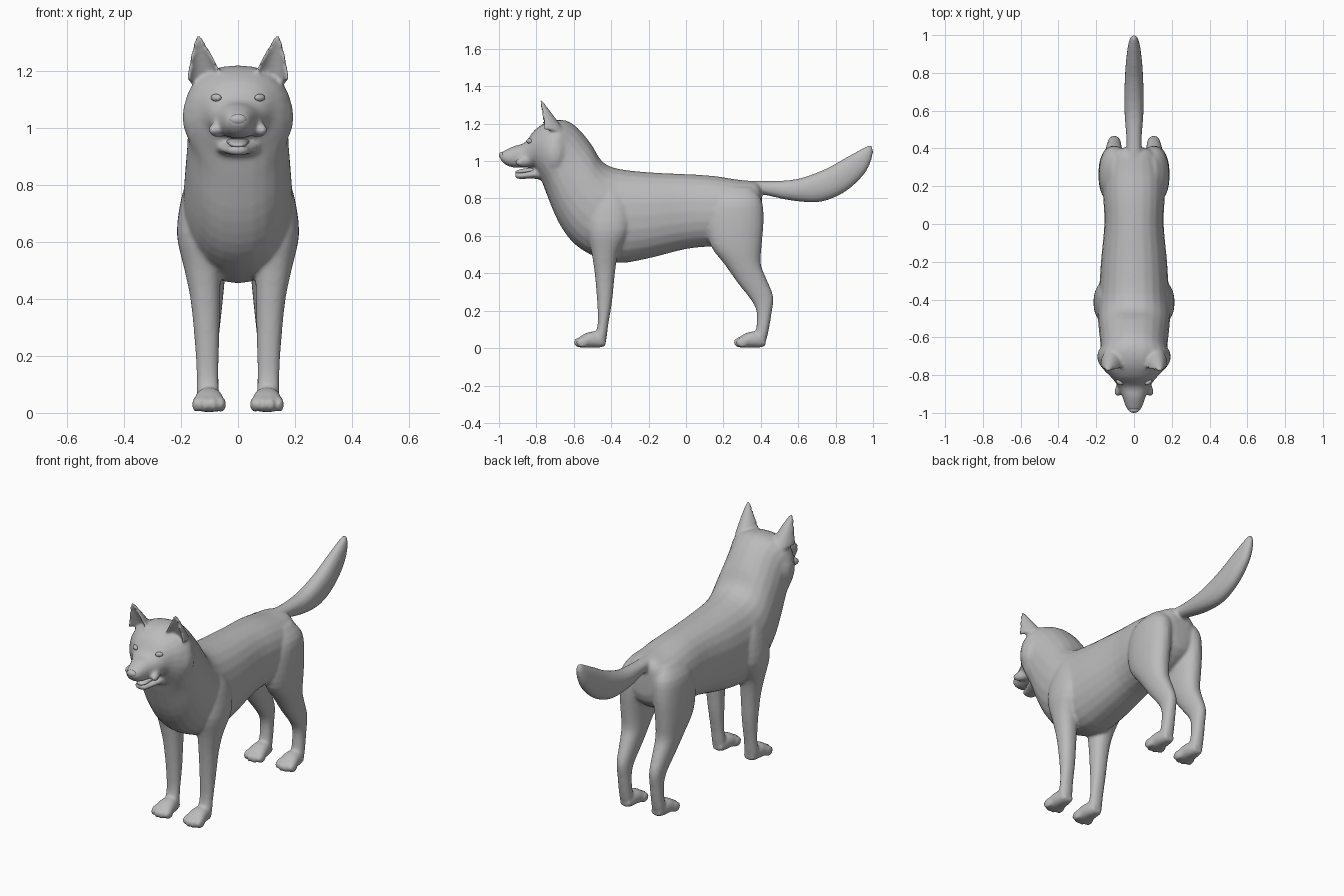
import bpy, bmesh, math
from mathutils import Vector

if "Cube" in bpy.data.objects:
    bpy.data.objects.remove(bpy.data.objects["Cube"])

grey = bpy.data.materials.new("grey")
grey.diffuse_color = (0.5, 0.5, 0.5, 1)
grey.use_nodes = True
grey.node_tree.nodes["Principled BSDF"].inputs["Base Color"].default_value = grey.diffuse_color


def finish(bm, name):
    bmesh.ops.recalc_face_normals(bm, faces=bm.faces)
    me = bpy.data.meshes.new(name)
    bm.to_mesh(me)
    bm.free()
    me.materials.append(grey)
    me.shade_smooth()
    ob = bpy.data.objects.new(name, me)
    bpy.context.collection.objects.link(ob)
    return ob


def skin(bm, rings):
    """Bridge rings of points into a closed tube."""
    vs = [[bm.verts.new(p) for p in r] for r in rings]
    n = len(vs[0])
    for a, b in zip(vs, vs[1:]):
        for i in range(n):
            bm.faces.new((a[i], a[(i + 1) % n], b[(i + 1) % n], b[i]))
    bm.faces.new(vs[0])
    bm.faces.new(vs[-1])


def spline(rows, steps):
    """Catmull-Rom through the section rows."""
    out = []
    for i in range(len(rows) - 1):
        p = [rows[max(0, min(len(rows) - 1, i + k))] for k in (-1, 0, 1, 2)]
        for s in range(steps):
            t = s / steps
            out.append([0.5 * (2 * b + (c - a) * t + (2 * a - 5 * b + 4 * c - d) * t * t
                               + (3 * b - a - 3 * c + d) * t ** 3) for a, b, c, d in zip(*p)])
    return out + [list(rows[-1])]


def loft(name, rows, side=1, steps=3, n=24, power=0.9):
    """Rows: two profile points (y, z, y, z), half width, optional centre x."""
    rings = []
    for r in spline([tuple(r) + (0,) * (6 - len(r)) for r in rows], steps):
        y1, z1, y2, z2, w, xc = r
        ring = []
        for i in range(n):
            a = 2 * math.pi * i / n
            c, s = math.cos(a), math.sin(a)
            c, s = (math.copysign(abs(v) ** power, v) for v in (c, s))
            ring.append((side * (xc + w * s), (y1 + y2) / 2 + (y1 - y2) / 2 * c,
                         (z1 + z2) / 2 + (z1 - z2) / 2 * c))
        rings.append(ring)
    bm = bmesh.new()
    skin(bm, rings)
    return finish(bm, name)


def ball(name, loc, size, tilt=0, turn=0):
    bm = bmesh.new()
    bmesh.ops.create_uvsphere(bm, u_segments=16, v_segments=10, radius=1)
    ob = finish(bm, name)
    ob.location, ob.scale, ob.rotation_euler = loc, size, (tilt, 0, turn)
    return ob


body = []

# torso, neck and skull down to the nose
body.append(loft("torso", [
    (.405, .86, .405, .76, .05), (.37, .89, .39, .64, .12), (.28, .90, .28, .56, .16),
    (.15, .92, .15, .545, .163), (0, .93, 0, .53, .157), (-.2, .94, -.2, .48, .175),
    (-.37, .96, -.36, .455, .185), (-.45, 1.0, -.49, .49, .192), (-.50, 1.08, -.60, .56, .187),
    (-.55, 1.145, -.68, .67, .18), (-.60, 1.195, -.74, .81, .177), (-.66, 1.22, -.77, .89, .19),
    (-.74, 1.21, -.79, .93, .165), (-.81, 1.165, -.815, .965, .12), (-.86, 1.10, -.86, .965, .085),
    (-.92, 1.08, -.92, .965, .06), (-.975, 1.053, -.965, .98, .042), (-1.0, 1.035, -.99, 1.005, .022)]))

# tail
body.append(loft("tail", [
    (.34, .895, .36, .83, .04), (.46, .893, .44, .815, .04), (.60, .905, .57, .788, .05),
    (.74, .955, .72, .782, .05), (.84, 1.01, .85, .835, .044), (.93, 1.06, .945, .92, .033),
    (.975, 1.083, .985, .99, .022), (.995, 1.085, 1.0, 1.045, .01)]))

FRONT = [(-.45, .84, -.37, .84, .025, .145), (-.51, .76, -.31, .76, .06, .138),
         (-.53, .63, -.30, .63, .08, .135), (-.505, .51, -.36, .51, .065, .125),
         (-.488, .40, -.38, .40, .052, .115), (-.475, .25, -.395, .25, .043, .109),
         (-.472, .13, -.415, .13, .038, .107), (-.49, .06, -.425, .05, .04, .105),
         (-.49, .02, -.435, .015, .036, .105)]
HIND = [(.20, .86, .35, .86, .03, .09), (.14, .79, .405, .79, .075, .10),
        (.11, .68, .415, .68, .08, .108), (.13, .55, .405, .55, .073, .112),
        (.205, .45, .40, .45, .062, .11), (.275, .35, .43, .37, .05, .107),
        (.35, .255, .467, .275, .038, .105), (.378, .19, .458, .19, .035, .104),
        (.375, .10, .443, .10, .036, .104), (.36, .05, .43, .045, .038, .104),
        (.36, .02, .415, .015, .034, .104)]

for side, word in ((1, "left"), (-1, "right")):
    for rows, end, toe_y, x in ((FRONT, "front", -.6, .102), (HIND, "hind", .255, .102)):
        body.append(loft(f"{word}_{end}_leg", rows, side))
        # paw with four toes
        paw = [(.17, .05, .17, .012, .03), (.13, .085, .14, .003, .042), (.09, .088, .09, .002, .05),
               (.05, .072, .05, .002, .052), (.02, .05, .02, .006, .042)]
        body.append(loft(f"{word}_{end}_paw", [(toe_y + a, b, toe_y + c, d, w, x)
                                               for a, b, c, d, w in paw], side))
        for k in range(4):
            mid = k in (1, 2)
            body.append(ball(f"{word}_{end}_toe", (side * (x + (k - 1.5) * .029),
                             toe_y + (.032 if mid else .046), .03), (.0165, .034, .028)))

    # ear: crescent sections, hollow towards the front
    rings = []
    for t in (0, .2, .4, .6, .8, .93, 1):
        cx, cy, cz = .113 + .027 * t, -.755 - .022 * t, 1.165 + .163 * t
        w = .064 * (1 - t) ** .8 + .004
        d = .10 * (1 - t) + .006
        arc = [math.pi * i / 8 for i in range(9)]
        pts = [(cx + w * math.cos(a), cy + d * math.sin(a), cz) for a in arc]
        pts += [(cx + .85 * w * math.cos(a), cy - .008 + .45 * d * math.sin(a), cz) for a in arc[::-1]]
        rings.append([(side * px, py, pz) for px, py, pz in pts])
    bm = bmesh.new()
    skin(bm, rings)
    body.append(finish(bm, f"{word}_ear"))

    # cheek ruff and brow
    body.append(ball(f"{word}_cheek", (side * .125, -.70, 1.04), (.07, .075, .11), turn=side * .3))
    # mouth corner
    body.append(ball(f"{word}_lip", (side * .062, -.85, 1.0), (.028, .07, .03), .15, side * .5))
    # eye
    ball(f"{word}_eye", (side * .077, -.838, 1.107), (.021, .012, .013), 0, side * .6)

# lower jaw
body.append(loft("lower_jaw", [(-.76, .97, -.75, .89, .085), (-.81, .955, -.80, .905, .07),
                               (-.86, .942, -.86, .905, .05), (-.90, .938, -.90, .905, .036),
                               (-.917, .935, -.912, .915, .018)]))

# fuse the body parts into one skin
bpy.ops.object.select_all(action='DESELECT')
for ob in body:
    ob.select_set(True)
bpy.context.view_layer.objects.active = body[0]
bpy.ops.object.join()
dog = bpy.context.object
dog.name = "body"
mod = dog.modifiers.new("fuse", 'REMESH')
mod.mode, mod.voxel_size, mod.use_smooth_shade = 'VOXEL', 0.009, True
mod = dog.modifiers.new("soften", 'SMOOTH')
mod.factor, mod.iterations = 0.5, 5

# tongue and nose
loft("tongue", [(-.78, .968, -.78, .945, .045), (-.85, .962, -.85, .935, .035),
                (-.89, .955, -.89, .932, .03), (-.912, .945, -.912, .935, .014)])
ball("nose", (0, -.982, 1.03), (.03, .018, .02), .3)
